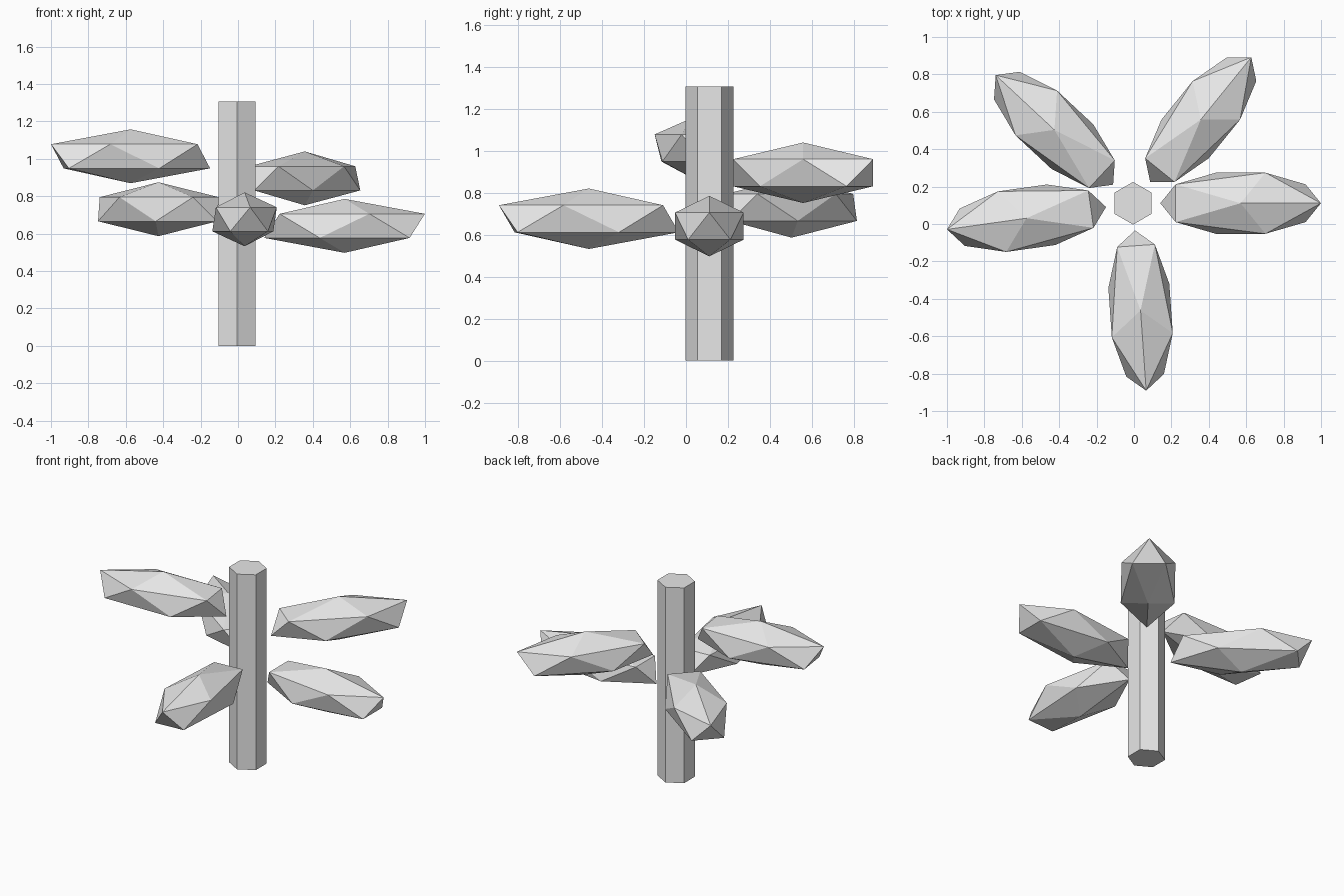
import bpy
from math import radians, cos, sin

cube = bpy.data.objects.get("Cube")
if cube:
    bpy.data.objects.remove(cube, do_unlink=True)


def make_material(name, colour):
    mat = bpy.data.materials.new(name)
    mat.use_nodes = True
    mat.diffuse_color = colour
    mat.node_tree.nodes["Principled BSDF"].inputs["Base Color"].default_value = colour
    return mat


grey = make_material("plain grey", (0.8, 0.8, 0.8, 1))

# Axis of the plant, and the stem's size
AXIS_X, AXIS_Y = -0.005, 0.111
STEM_RADIUS, STEM_HEIGHT = 0.114, 1.305

# Each leaf turns by a fixed angle around the stem
LEAF_TURN = radians(137)
LEAF_DISTANCE = 0.575
LEAF_SIZE = (0.48, 0.192, 0.144)
LEAF_HEIGHTS = (0.641, 0.73, 0.676, 0.895, 1.013)

# Six-sided stem with a corner pointing front and back
bpy.ops.mesh.primitive_cylinder_add(
    vertices=6, radius=STEM_RADIUS, depth=STEM_HEIGHT,
    location=(AXIS_X, AXIS_Y, STEM_HEIGHT / 2))
stem = bpy.context.object
stem.name = "stem"
stem.data.materials.append(grey)

# Faceted leaves: stretched icospheres pointing outwards
for i, height in enumerate(LEAF_HEIGHTS):
    angle = i * LEAF_TURN
    bpy.ops.mesh.primitive_ico_sphere_add(
        subdivisions=1, radius=1,
        location=(AXIS_X + LEAF_DISTANCE * cos(angle),
                  AXIS_Y + LEAF_DISTANCE * sin(angle), height),
        rotation=(0, 0, angle))
    leaf = bpy.context.object
    leaf.name = f"leaf_{i + 1}"
    leaf.scale = LEAF_SIZE
    leaf.data.materials.append(grey)
